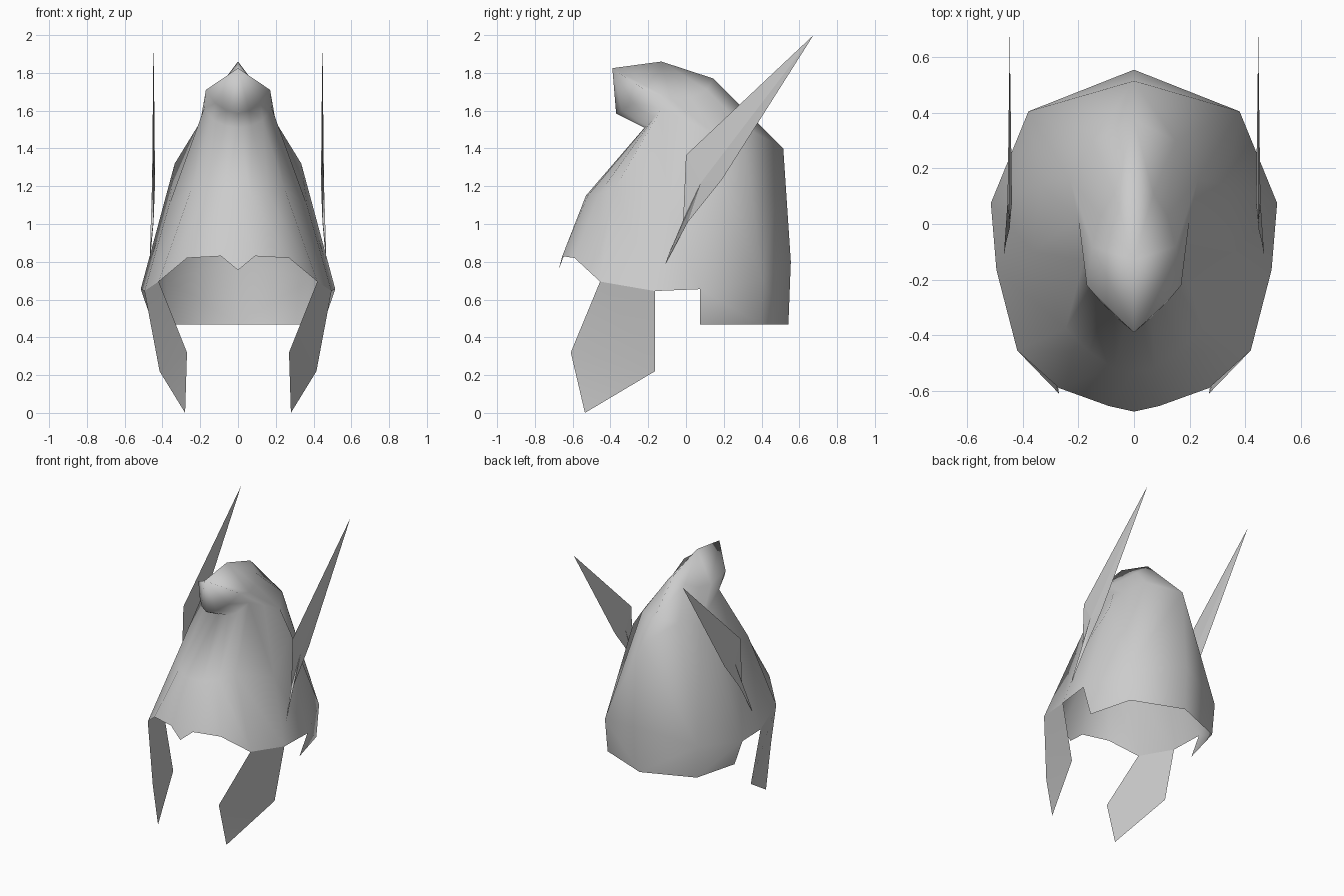
import bpy
import bmesh

default_cube = bpy.data.objects.get("Cube")
if default_cube:
    bpy.data.objects.remove(default_cube, do_unlink=True)

# One plain metal colour
metal = bpy.data.materials.new("light_grey_metal")
metal.use_nodes = True
grey = (0.6, 0.6, 0.6, 1)
metal.diffuse_color = grey
metal.node_tree.nodes["Principled BSDF"].inputs["Base Color"].default_value = grey


def make_part(name, faces, smooth=True):
    """Build the +x half from faces given as point tuples, then mirror it."""
    bm = bmesh.new()
    verts = {}
    for face in faces:
        corners = list(dict.fromkeys(face))      # collapse repeated corners
        for point in corners:
            if point not in verts:
                verts[point] = bm.verts.new(point)
        if len(corners) > 2:
            bm.faces.new([verts[point] for point in corners])
    bmesh.ops.recalc_face_normals(bm, faces=bm.faces[:])
    # Open shells: turn the outside outwards
    if sum(f.normal.x * f.calc_area() for f in bm.faces) < -0.01:
        bmesh.ops.reverse_faces(bm, faces=bm.faces[:])
    for face in bm.faces:
        face.smooth = smooth
    mesh = bpy.data.meshes.new(name)
    bm.to_mesh(mesh)
    bm.free()
    mesh.materials.append(metal)
    part = bpy.data.objects.new(name, mesh)
    bpy.context.collection.objects.link(part)
    mirror = part.modifiers.new("mirror", "MIRROR")
    mirror.use_clip = True
    mirror.merge_threshold = 0.001
    return part


def loft(columns):
    """Skin neighbouring columns, lined up from their top ends."""
    faces = []
    for left, right in zip(columns, columns[1:]):
        for i in range(1, min(len(left), len(right))):
            faces.append((left[-i], right[-i], right[-i - 1], left[-i - 1]))
    return faces


# Helmet shell: columns run from the rim up to the forward-curling peak
beak_tip = (0, -0.39, 1.825)
crown_top = (0, -0.13, 1.86)
cheek_front = (0.42, -0.455, 0.695)
cheek_back = (0.495, -0.165, 0.645)
nape_corner = (0.38, 0.405, 0.705)

front_seam = [(0, -0.675, 0.755), (0, -0.53, 1.15), (0, -0.22, 1.51),
              (0, -0.37, 1.585), beak_tip]
brow_inner = [(0.09, -0.655, 0.83), (0.07, -0.52, 1.15), (0.07, -0.21, 1.52),
              (0.06, -0.34, 1.6), beak_tip]
brow_outer = [(0.27, -0.59, 0.82), (0.16, -0.46, 1.16), (0.13, -0.18, 1.55),
              (0.12, -0.28, 1.64), beak_tip]
temple = [cheek_front, (0.245, -0.375, 1.19), (0.18, -0.13, 1.61),
          (0.17, -0.22, 1.71), beak_tip]
ear = [cheek_back, (0.365, -0.1, 1.1), (0.2, 0.02, 1.54),
       (0.15, -0.08, 1.66), crown_top]
# These three carry on down into the neck guard; the nape has no middle point
side = [(0.45, 0.075, 0.467), (0.515, 0.075, 0.655), (0.335, 0.14, 1.32),
        (0.23, 0.16, 1.47), (0.12, 0.03, 1.67), crown_top]
nape = [(0.365, 0.395, 0.467), nape_corner, nape_corner,
        (0.15, 0.3, 1.52), (0.07, 0.11, 1.71), crown_top]
back_seam = [(0, 0.542, 0.467), (0, 0.555, 0.8), (0, 0.515, 1.4),
             (0, 0.375, 1.54), (0, 0.145, 1.77), crown_top]
make_part("helmet_shell", loft([front_seam, brow_inner, brow_outer, temple,
                                ear, side, nape, back_seam]))

# Cheek guards hang from the rim
jaw_front = (0.27, -0.61, 0.32)
jaw_tip = (0.28, -0.535, 0)
jaw_back = (0.415, -0.165, 0.22)
make_part("cheek_guards", [(cheek_front, jaw_front, jaw_back, cheek_back),
                           (jaw_front, jaw_tip, jaw_back)])

# Side wings: thin blades swelling to a low ridge, with the root flared outwards
wing_x = 0.447
outline = [(-0.108, 0.79), (-0.095, 0.83), (-0.015, 1.02), (0, 1.365),
           (0.675, 2), (0.19, 1.235), (0.01, 1.01)]
rim = [(wing_x + (0.02 if z < 0.9 else 0), y, z) for y, z in outline]
ridges = [(wing_x + bulge, 0.08, 1.22) for bulge in (-0.008, 0.008)]
make_part("side_wings", [(a, b, ridge) for ridge in ridges
                         for a, b in zip(rim, rim[1:] + rim[:1])], smooth=False)
